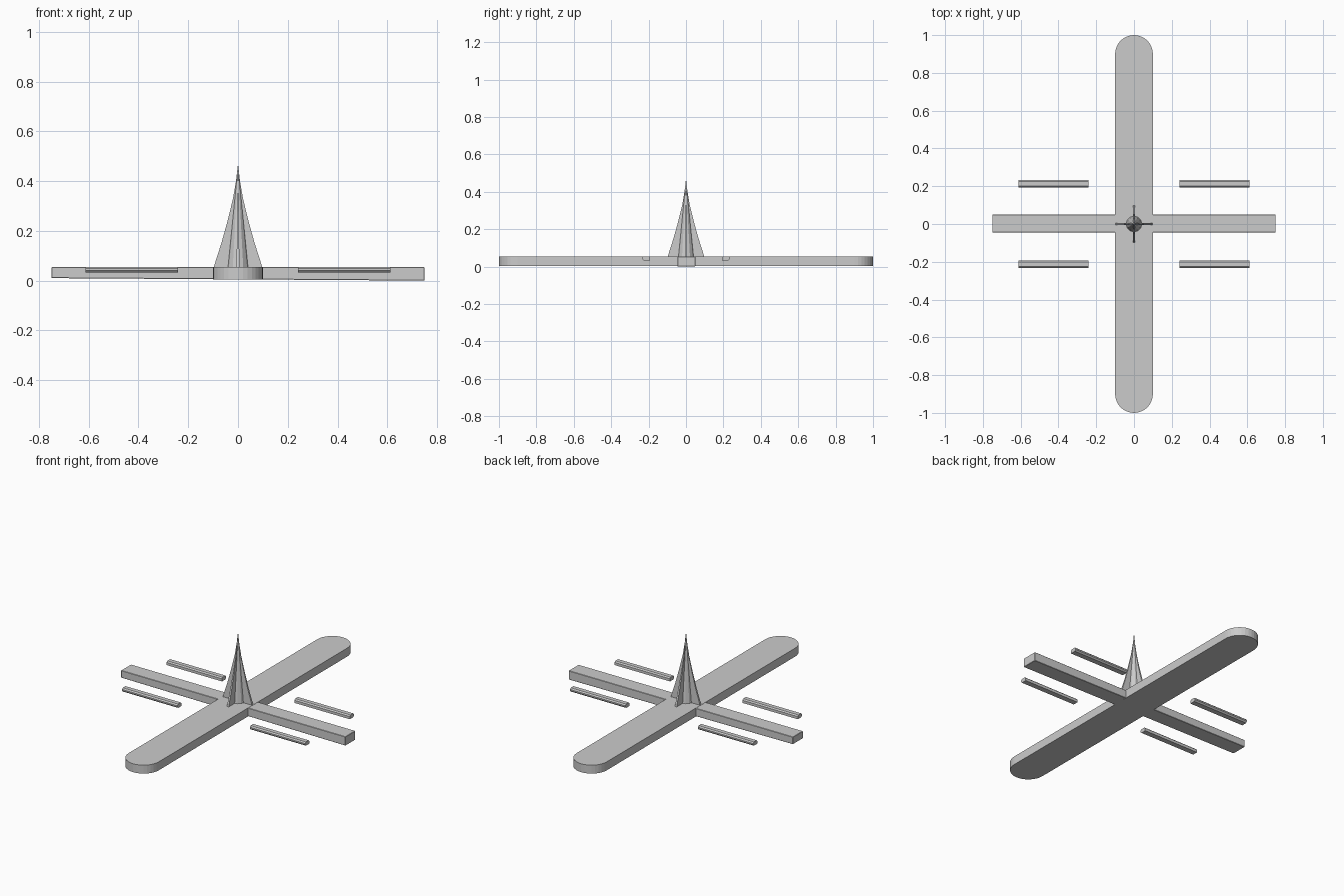
import bpy
from math import sin, cos, pi, radians
from mathutils import Matrix, Vector
import bmesh

if "Cube" in bpy.data.objects:
    bpy.data.objects.remove(bpy.data.objects["Cube"])


def make_prism(name, outline, depth, place):
    """Extrude a 2D outline to both sides by depth/2; place maps (u, v, w) to xyz."""
    bm = bmesh.new()
    n = len(outline)
    low = [bm.verts.new(place(u, v, -depth / 2)) for u, v in outline]
    high = [bm.verts.new(place(u, v, depth / 2)) for u, v in outline]
    bm.faces.new(low[::-1])
    bm.faces.new(high)
    for i in range(n):
        j = (i + 1) % n
        bm.faces.new((low[i], low[j], high[j], high[i]))
    bmesh.ops.recalc_face_normals(bm, faces=bm.faces[:])
    mesh = bpy.data.meshes.new(name)
    bm.to_mesh(mesh)
    bm.free()
    obj = bpy.data.objects.new(name, mesh)
    bpy.context.collection.objects.link(obj)
    return obj


# Long base slab with half-round ends
SEG = 16
arc = [pi * i / SEG for i in range(SEG + 1)]
slab = [(0.1 * cos(a), 0.9 + 0.1 * sin(a)) for a in arc]
slab += [(-u, -v) for u, v in slab]
make_prism("base_slab", slab, 0.051, lambda u, v, w: (u, v, 0.0295 + w))

# Cross arm, underside very slightly sloped, with eased edges
arm = [(-0.75, 0.01), (0.75, 0.0), (0.75, 0.054), (-0.75, 0.054)]
arm_obj = make_prism("cross_arm", arm, 0.095, lambda u, v, w: (u, 0.002 + w, v))
bev = arm_obj.modifiers.new("eased_edges", 'BEVEL')
bev.width = 0.002
bev.segments = 1

# Four separate side rails with a chamfered outer edge
rail = [(0.193, 0.032), (0.225, 0.032), (0.233, 0.04), (0.233, 0.048),
        (0.226, 0.055), (0.2, 0.055), (0.193, 0.048)]
for sx, side in ((1, "right"), (-1, "left")):
    for sy, end in ((1, "back"), (-1, "front")):
        make_prism(f"side_rail_{end}_{side}", rail, 0.37,
                   lambda u, v, w: (sx * (0.427 + w), sy * u, v))

# Central spire core
bpy.ops.mesh.primitive_cone_add(vertices=12, radius1=0.042, radius2=0.0,
                                depth=0.405, location=(0, 0, 0.2555))
bpy.context.object.name = "spire_core"

# Four thin concave fins around the spire
fin = [(0, 0.053), (0.098, 0.053), (0.067, 0.15), (0.042, 0.24),
       (0.02, 0.33), (0.008, 0.4), (0.001, 0.46), (0, 0.46)]
for k in range(4):
    turn = Matrix.Rotation(radians(90 * k), 3, 'Z')
    make_prism(f"spire_fin_{k + 1}", fin, 0.012,
               lambda u, v, w: turn @ Vector((u, w * (1 - (v - 0.053) / 0.45), v)))
